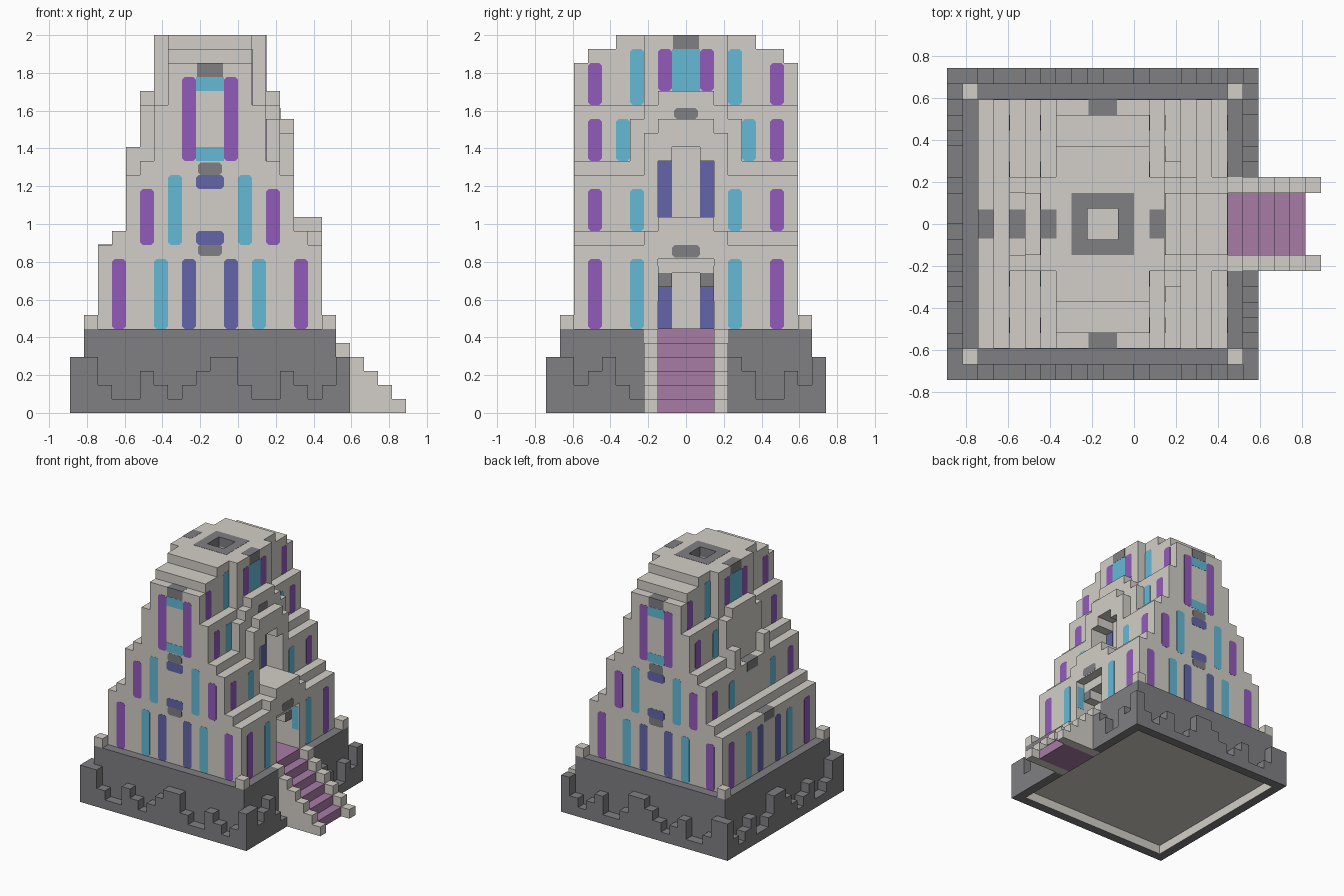
import bpy, bmesh
from mathutils import Matrix, Vector

if "Cube" in bpy.data.objects:
    bpy.data.objects.remove(bpy.data.objects["Cube"])

V = 2 / 27      # size of one building block
T = 0.02        # plate thickness in blocks


def material(name, *rgb):
    m = bpy.data.materials.new(name)
    m.use_nodes = True
    m.diffuse_color = (*rgb, 1)
    m.node_tree.nodes["Principled BSDF"].inputs["Base Color"].default_value = (*rgb, 1)
    return m


STONE = material("pale stone", 0.65, 0.625, 0.58)
DARK = material("dark stone", 0.215, 0.21, 0.22)
PURPLE = material("purple", 0.29, 0.105, 0.5)
CYAN = material("cyan", 0.13, 0.49, 0.67)
NAVY = material("navy", 0.125, 0.13, 0.4)
MAUVE = material("mauve carpet", 0.39, 0.2, 0.38)


def finish(name, mat, bm):
    # block coordinates are centred on the tower, which sits left of the stairs
    bm.transform(Matrix.Scale(V, 4) @ Matrix.Translation((-2, 0, 0)))
    bmesh.ops.recalc_face_normals(bm, faces=bm.faces)
    me = bpy.data.meshes.new(name)
    bm.to_mesh(me)
    bm.free()
    me.materials.append(mat)
    ob = bpy.data.objects.new(name, me)
    bpy.context.collection.objects.link(ob)
    return ob


def boxes(name, mat, items):
    """Blocks given as (x0, x1, y0, y1, z0, z1)."""
    bm = bmesh.new()
    for x0, x1, y0, y1, z0, z1 in items:
        mid = Vector((x0 + x1, y0 + y1, z0 + z1)) / 2
        size = Matrix.Diagonal((x1 - x0, y1 - y0, z1 - z0, 1))
        bmesh.ops.create_cube(bm, size=1, matrix=Matrix.Translation(mid) @ size)
    return finish(name, mat, bm)


def combine(ob, operation, items, mat):
    """Weld boxes onto an object or cut them out of it, one at a time."""
    for item in items:
        tool = boxes("tool", mat, [item])
        tool.hide_render = True
        mod = ob.modifiers.new("combine", 'BOOLEAN')
        mod.operation = operation
        mod.solver = 'EXACT'
        mod.object = tool
        bpy.context.view_layer.objects.active = ob
        bpy.ops.object.modifier_apply(modifier=mod.name)
        bpy.data.objects.remove(tool)


# painted panels gathered by colour
panels = {m: bmesh.new() for m in (PURPLE, CYAN, NAVY, DARK)}


def panel(mat, axis, plane, a0, a1, z0, z1, c=0.2):
    """Thin chamfered plate on a wall; axis is the wall's facing direction."""
    bm = panels[mat]
    out = plane + (T if plane > 0 else -T)
    outline = [(a0 + c, z0), (a1 - c, z0), (a1, z0 + c), (a1, z1 - c),
               (a1 - c, z1), (a0 + c, z1), (a0, z1 - c), (a0, z0 + c)]
    rings = []
    for d in (plane, out):
        rings.append([bm.verts.new((d, a, z) if axis == "x" else (a, d, z))
                      for a, z in outline])
    bm.faces.new(rings[1])
    for i in range(len(outline)):
        j = (i + 1) % len(outline)
        bm.faces.new((rings[0][i], rings[0][j], rings[1][j], rings[1][i]))


def pair(mat, axis, plane, a0, a1, z0, z1, c=0.2):
    panel(mat, axis, plane, a0, a1, z0, z1, c)
    panel(mat, axis, plane, -a1, -a0, z0, z1, c)


# dark foundation with corner posts
base = boxes("foundation", DARK, [(-9, 9, -9, 9, 1, 6)])
combine(base, 'DIFFERENCE', [(8, 9.5, -3, 3, 0, 7)], DARK)
boxes("underside", STONE, [(-9, 9, -9, 9, 1 - T, 1)])
boxes("corner_posts", STONE, [(min(x, x + s), max(x, x + s), min(y, y + t), max(y, y + t), 6, 7)
                              for x, s in ((-9, 1), (9, -1)) for y, t in ((-9, 1), (9, -1))])

# jagged skirt around the foundation
heights = [4, 4, 2, 1, 1, 3, 2, 1, 2, 3, 4, 4, 2, 1, 1, 3, 2, 1, 2, 4]
right_heights = [4, 4, 2, 3, 4, 2, 1, 0, 0, 0, 0, 0, 0, 4, 3, 1, 1, 3, 2, 4]
skirt = []
for i, h in enumerate(heights):
    a = i - 10
    skirt += [(a, a + 1, -10, -9, 0, h), (a, a + 1, 9, 10, 0, h)]
    if 0 < i < 19:
        skirt.append((-10, -9, a, a + 1, 0, h))
        if right_heights[i]:
            skirt.append((9, 10, a, a + 1, 0, right_heights[i]))
boxes("skirt", DARK, skirt)
boxes("skirt_lining", STONE, [(-9, 9, -9, -9 + T, 0, 1), (-9, 9, 9 - T, 9, 0, 1),
                              (-9, -9 + T, -9, 9, 0, 1), (9 - T, 9, -9, 9, 0, 1)])

# entrance stairs and stepped side walls
boxes("stair_steps", MAUVE, [(13 - h, 14 - h, -2, 2, 0 if h < 5 else 1, h)
                             for h in range(1, 6)])
boxes("stair_walls", STONE, [(14 - h, 15 - h, y, y + 1, 0 if h < 6 else 1, h)
                             for h in range(1, 7) for y in (-3, 2)])

# stepped tower: half width, half depth, bottom, top
levels = [(7, 8, 12, 13), (6, 8, 13, 17), (5, 8, 17, 18), (4, 8, 18, 22),
          (3, 8, 22, 25), (3, 7, 25, 26), (3, 5, 26, 27), (4, 3, 22, 27)]
tower = boxes("tower", STONE, [(-8, 8, -8, 8, 6, 12)])
combine(tower, 'UNION', [(-w, w, -d, d, z0, z1) for w, d, z0, z1 in levels], STONE)

# stepped gables in the middle of the sides: x range, then half width, bottom, top
gables = [(6, 8, [(3, 12, 13), (2, 13, 14)]),
          (5, 6, [(3, 17, 20), (2, 20, 21)]),
          (4, 5, [(4, 18, 21), (3, 21, 22), (2, 22, 23)]),
          (-5, -4, [(3, 18, 22), (2, 22, 23)])]
for x0, x1, steps in gables:
    combine(tower, 'UNION', [(x0, x1, -w, w, z0, z1) for w, z0, z1 in steps], STONE)
combine(tower, 'UNION', [(-6, -5, y, y + 1, 17, 19) for y in (-3, 2)], STONE)

# doorways and roof shaft
combine(tower, 'DIFFERENCE', [(7, 8.5, -2, 2, 6, 11), (5, 8.5, -2, 2, 6, 9),
                              (5, 8.5, -1, 1, 8.5, 10), (4, 6.5, -2, 2, 14, 18),
                              (4, 6.5, -1, 1, 17.5, 19), (-1, 1, -1, 1, 23, 28)], STONE)
boxes("door_landing", MAUVE, [(5, 8 + T, -2, 2, 5, 6 + T)])
r = 1 - T
boxes("roof_ring", DARK, [(-2, 2, -2, -r, 26, 27 + T), (-2, 2, r, 2, 26, 27 + T),
                          (-2, -r, -r, r, 26, 27 + T), (r, 2, -r, r, 26, 27 + T)])

# dark keystones wrapped over wall tops
stones = [(3, 4, -.9, .9, 26, 27), (-4, -3, -.9, .9, 26, 27), (-.9, .9, 7, 8, 24, 25),
          (-.9, .9, -8, -7, 24, 25), (-8, -7, -.9, .9, 11, 12), (-6, -5, -.9, .9, 16, 17)]
# the tower's lower ledges carry the last two
boxes("keystones", DARK, [(a - T, b + T, c - T, d + T, e + T, f + T)
                          for a, b, c, d, e, f in stones])
panel(DARK, "x", 8, -1, 1, 11.1, 12)
panel(DARK, "x", 5, -0.85, 0.85, 21, 21.8)
pair(DARK, "x", 7, 1, 2, 9, 10, 0)

# front and back walls
for wall in (-8, 8):
    pair(PURPLE, "y", wall, 6, 7, 6, 11)
    pair(CYAN, "y", wall, 3, 4, 6, 11)
    pair(NAVY, "y", wall, 1, 2, 6, 11)
    pair(PURPLE, "y", wall, 4, 5, 12, 16)
    pair(CYAN, "y", wall, 2, 3, 12, 17)
    pair(PURPLE, "y", wall, 1, 2, 18, 24)
    for z in (12, 16):
        panel(NAVY, "y", wall, -1, 1, z, z + 1)
    for z in (18, 23):
        panel(CYAN, "y", wall, -1, 1, z, z + 1, 0)
    for z in (11.2, 17):
        panel(DARK, "y", wall, -0.85, 0.85, z, z + 0.9)

# side walls
for s in (-1, 1):
    pair(PURPLE, "x", s * 8, 6, 7, 6, 11)
    pair(CYAN, "x", s * 8, 3, 4, 6, 11)
    pair(PURPLE, "x", s * 6, 6, 7, 13, 16)
    pair(CYAN, "x", s * 6, 3, 4, 13, 16)
    pair(PURPLE, "x", s * 4, 6, 7, 18, 21)
    pair(CYAN, "x", s * 4, 4 if s > 0 else 3, 5 if s > 0 else 4, 18, 21)
    pair(PURPLE, "x", s * 3, 6, 7, 22, 25)
    pair(CYAN, "x", s * 3, 3, 4, 22, 26)
    pair(PURPLE, "x", s * 4, 1, 2, 23, 26)
    panel(CYAN, "x", s * 4, -1, 1, 23, 26, 0)
pair(NAVY, "x", -8, 1, 2, 6, 11)

# painted panels inside the doorways
pair(NAVY, "x", 5, 1, 2, 6, 9, 0)
pair(NAVY, "x", 4, 1, 2, 14, 18, 0)
boxes("porch_side_panels", CYAN, [(7.1, 7.9, y, y + T, 8, 10.5) for y in (-2, 2 - T)])

for mat, bm in panels.items():
    finish(mat.name.replace(" ", "_") + "_panels", mat, bm)
